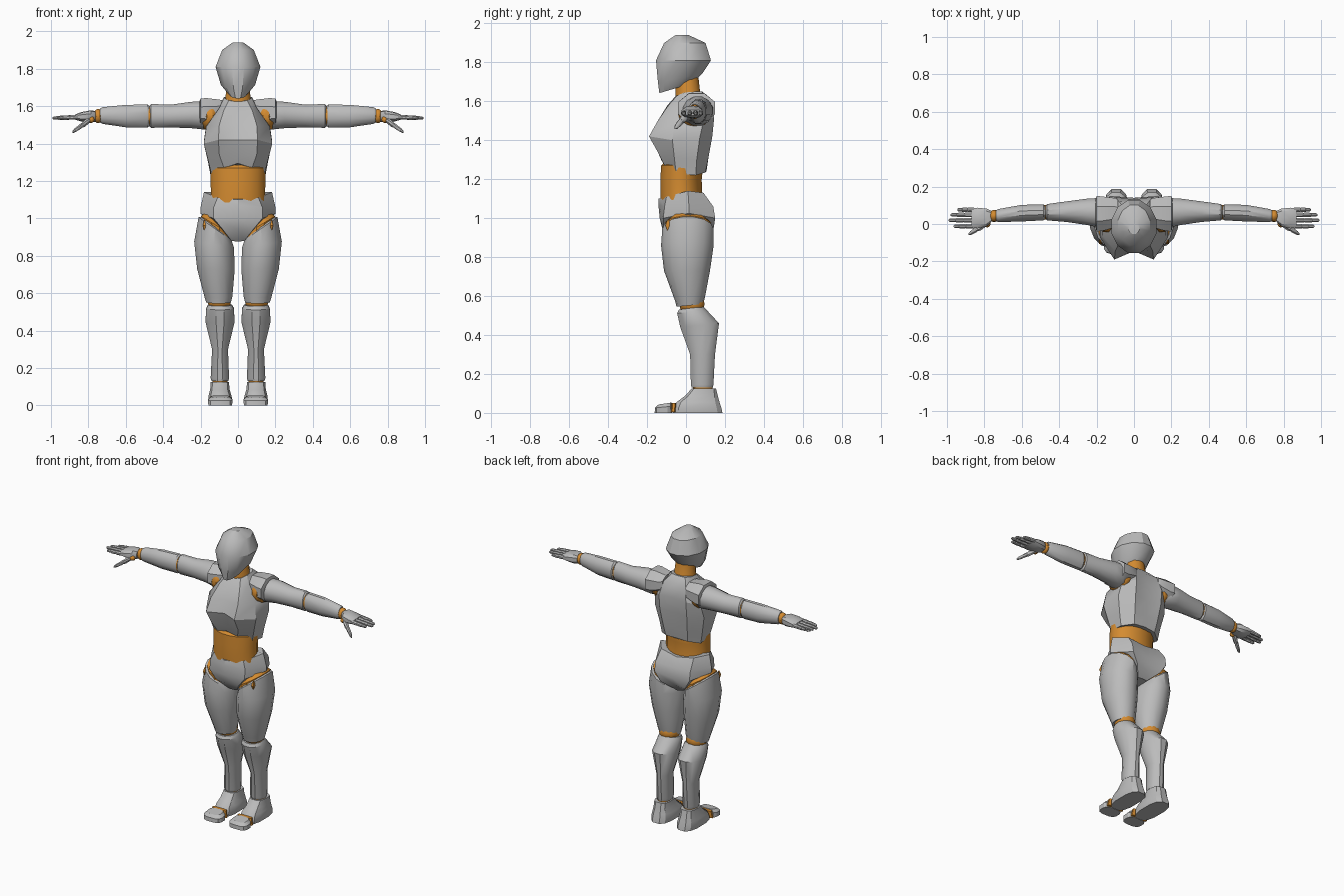
import bpy, bmesh, math


def material(name, rgb):
    m = bpy.data.materials.new(name)
    m.diffuse_color = (*rgb, 1)
    return m


GREY = material("shell_grey", (0.5, 0.5, 0.5))
ORANGE = material("joint_orange", (0.66, 0.26, 0.03))


def skin(name, rings, mat, mirror):
    """Bridge closed rings of points and cap both ends."""
    bm = bmesh.new()
    vr = [[bm.verts.new(p) for p in r] for r in rings]
    n = len(vr[0])
    for a, b in zip(vr, vr[1:]):
        for i in range(n):
            j = (i + 1) % n
            bm.faces.new((a[i], a[j], b[j], b[i]))
    bm.faces.new(vr[0][::-1])
    bm.faces.new(vr[-1])
    bmesh.ops.recalc_face_normals(bm, faces=bm.faces)
    me = bpy.data.meshes.new(name)
    bm.to_mesh(me)
    bm.free()
    me.materials.append(mat)
    ob = bpy.data.objects.new(name, me)
    bpy.context.collection.objects.link(ob)
    if mirror:
        mod = ob.modifiers.new("mirror", 'MIRROR')
        mod.use_mirror_merge = False
    return ob


def loft(name, sections, mat=GREY, n=12, axis='z', e=1.0, mirror=True):
    """Sections: position, centre a, centre b, radius a, radius b, tilt a, tilt b."""
    rings = []
    for s in sections:
        p, ca, cb, ra, rb, ta, tb = (tuple(s) + (0, 0))[:7]
        ring = []
        for i in range(n):
            t = 2 * math.pi * (i + 0.5) / n
            c, d = math.cos(t), math.sin(t)
            da = ra * math.copysign(abs(c) ** e, c)
            db = rb * math.copysign(abs(d) ** e, d)
            q = p + da * ta + db * tb
            ring.append((ca + da, cb + db, q) if axis == 'z' else (q, ca + da, cb + db))
        rings.append(ring)
    return skin(name, rings, mat, mirror)


def shell(name, rows, mat=GREY):
    """Rows of half-ring points from front centre to back centre, reflected in x."""
    rings = [r + [(-x, y, z) for x, y, z in r[-2:0:-1]] for r in rows]
    return skin(name, rings, mat, False)


def ball(name, c, r, mat=ORANGE, mirror=True, steps=6, n=12):
    secs = []
    for k in range(steps + 1):
        t = math.pi * (0.06 + 0.88 * k / steps)
        secs.append((c[2] - r[2] * math.cos(t), c[0], c[1],
                     r[0] * math.sin(t), r[1] * math.sin(t)))
    return loft(name, secs, mat, n, mirror=mirror)


# Head and neck
loft("head", [(1.668, 0, -.05, .05, .09, 0, .3), (1.72, 0, -.03, .095, .118, 0, .2),
              (1.81, 0, -.013, .124, .146), (1.90, 0, -.006, .088, .11),
              (1.94, 0, -.02, .03, .035)], mirror=False)
loft("neck", [(1.58, 0, .02, .085, .08), (1.645, 0, .01, .07, .065),
              (1.73, 0, .005, .06, .06)], ORANGE, mirror=False)

# Chest shell with two forward points and an arched lower rim
shell("chest", [
    [(0, -.125, 1.295), (.075, -.11, 1.27), (.14, -.05, 1.23),
     (.145, .05, 1.22), (.08, .1, 1.235), (0, .105, 1.24)],
    [(0, -.135, 1.33), (.1, -.145, 1.34), (.16, -.06, 1.31),
     (.16, .055, 1.3), (.09, .115, 1.31), (0, .115, 1.31)],
    [(0, -.145, 1.42), (.105, -.19, 1.42), (.183, -.07, 1.4),
     (.183, .07, 1.41), (.1, .135, 1.42), (0, .12, 1.42)],
    [(0, -.13, 1.5), (.1, -.145, 1.5), (.17, -.06, 1.49),
     (.17, .09, 1.5), (.1, .145, 1.52), (0, .13, 1.52)],
    [(0, -.095, 1.58), (.075, -.09, 1.58), (.1, -.03, 1.59),
     (.1, .08, 1.6), (.08, .12, 1.61), (0, .115, 1.61)],
    [(0, -.055, 1.625), (.05, -.045, 1.63), (.075, -.01, 1.645),
     (.075, .05, 1.65), (.05, .08, 1.65), (0, .085, 1.65)]])

# Waist
loft("waist", [(1.06, 0, -.02, .155, .11), (1.13, 0, -.025, .147, .108),
               (1.2, 0, -.025, .148, .107), (1.27, 0, -.02, .15, .11),
               (1.285, 0, -.015, .13, .1)], ORANGE, 20, mirror=False)

# Pelvis shell narrowing between the legs
shell("pelvis", [
    [(0, -.14, 1.1), (.11, -.1, 1.11), (.182, .01, 1.14), (.12, .09, 1.13), (0, .1, 1.11)],
    [(0, -.142, 1.07), (.13, -.11, 1.06), (.2, .015, 1.06), (.13, .14, 1.06), (0, .13, 1.05)],
    [(0, -.135, 1.0), (.13, -.117, 1.0), (.2, .015, 1.025), (.13, .15, 1.0), (0, .14, .98)],
    [(0, -.12, .94), (.085, -.115, .945), (.13, .015, .97), (.09, .14, .935), (0, .12, .93)],
    [(0, -.06, .875), (.035, -.06, .88), (.04, .01, .885), (.035, .08, .885), (0, .09, .88)]])

# Legs
loft("hip_joint", [(.9, .115, .01, .085, .12, .6), (.965, .12, .01, .08, .122, .6),
                   (1.0, .12, .01, .06, .09, .5)], ORANGE)
loft("thigh", [(.552, .104, .02, .068, .068, 0, .1), (.585, .105, .02, .077, .077, 0, .1),
               (.73, .118, .005, .103, .118), (.86, .128, .007, .109, .135, .15),
               (.945, .123, .01, .09, .132, .7), (.955, .123, .01, .078, .118, .7)], n=14)
ball("hip_pin", (.18, -.092, .963), (.011, .02, .03), steps=2, n=4)
ball("knee", (.1, .03, .56), (.066, .068, .06))
loft("shin", [(.13, .097, .083, .046, .056), (.145, .097, .083, .051, .06),
              (.3, .096, .085, .044, .066), (.45, .096, .07, .081, .103, 0, .1),
              (.52, .096, .03, .076, .078, 0, .12), (.538, .096, .027, .066, .066, 0, .12)])
loft("ankle", [(.09, .097, .09, .04, .05), (.14, .097, .085, .042, .052)], ORANGE)
loft("foot", [(0, .095, .06, .063, .13), (.025, .095, .06, .067, .125),
              (.055, .096, .062, .062, .113), (.085, .097, .078, .053, .088),
              (.125, .097, .092, .05, .064)], e=.7)
loft("toe_joint", [(.004, .095, -.066, .06, .012), (.05, .095, -.062, .052, .012)],
     ORANGE, e=.5)
loft("toes", [(0, .095, -.115, .065, .047), (.03, .095, -.115, .067, .045, 0, .1),
              (.048, .095, -.108, .05, .034, 0, .15)], e=.65)

# Shoulders and arms
ball("shoulder_joint", (.15, .045, 1.545), (.06, .09, .08))
loft("shoulder_guard", [(.085, .06, 1.59, .075, .045), (.1, .06, 1.575, .085, .065),
                        (.17, .055, 1.565, .1, .085), (.2, .055, 1.565, .103, .082),
                        (.205, .055, 1.565, .08, .068)], n=8, axis='x')
loft("upper_arm", [(.165, .055, 1.535, .07, .06), (.185, .06, 1.55, .082, .077),
                   (.25, .065, 1.553, .073, .073), (.36, .066, 1.547, .057, .063),
                   (.465, .063, 1.548, .045, .066), (.473, .063, 1.548, .037, .056)],
     axis='x')
loft("elbow", [(.45, .062, 1.548, .04, .055), (.5, .062, 1.547, .04, .055)],
     ORANGE, axis='x')
loft("forearm", [(.474, .062, 1.547, .037, .056), (.484, .062, 1.547, .044, .064),
                 (.6, .058, 1.547, .046, .062), (.725, .045, 1.55, .036, .046),
                 (.738, .045, 1.55, .03, .038)], axis='x')
ball("wrist", (.748, .043, 1.547), (.028, .033, .038))

# Hands
loft("palm", [(.762, .04, 1.545, .03, .028), (.785, .035, 1.545, .048, .033),
              (.835, .032, 1.543, .057, .026), (.87, .032, 1.542, .055, .014)],
     n=10, axis='x', e=.7)
fingers = [("index", -.012, .965), ("middle", .02, .992),
           ("ring", .049, .982), ("little", .076, .945)]
for label, y, tip in fingers:
    secs = []
    for f, r in ((0, .013), (.36, .0135), (.4, .011), (.44, .0125),
                 (.7, .012), (.73, .0095), (.76, .011), (.95, .009), (1, .004)):
        secs.append((.855 + (tip - .855) * f, y, 1.542 - .006 * f, r, r))
    loft(label + "_finger", secs, n=8, axis='x')
secs = []
for f, r in ((0, .016), (.35, .02), (.5, .014), (.55, .016), (.9, .012), (1, .005)):
    secs.append((.785 + .1 * f, .005 - .06 * f, 1.532 - .07 * f, r, r))
loft("thumb", secs, n=8, axis='x')
ball("thumb_joint", (.785, .0, 1.528), (.018, .018, .018))

# Smooth shading with crisp edges
for ob in bpy.context.scene.objects:
    ob.select_set(True)
    bpy.context.view_layer.objects.active = ob
bpy.ops.object.shade_smooth_by_angle(angle=math.radians(32))
